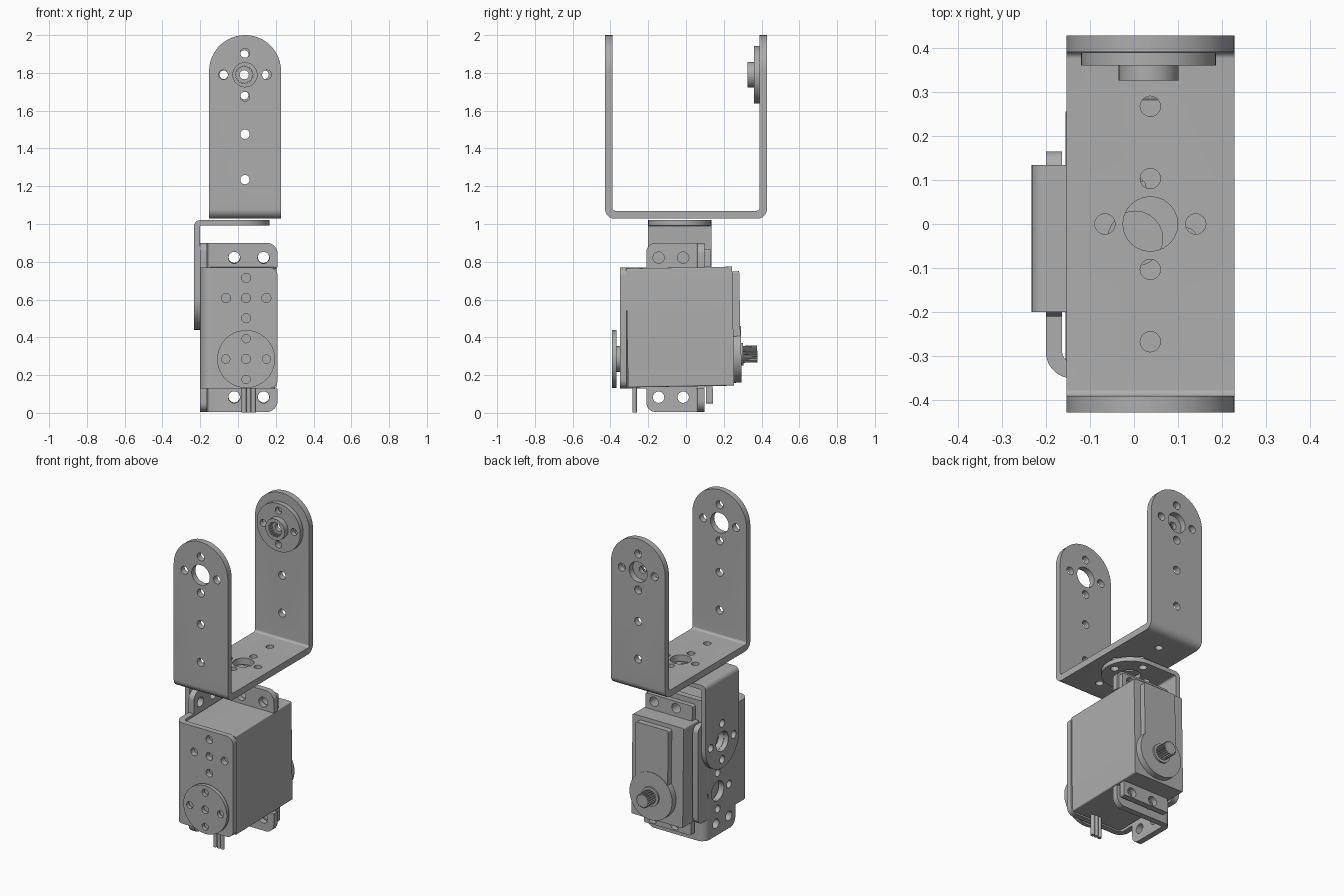
import bpy, bmesh
from math import sin, cos, tan, pi, radians
from mathutils import Vector, Matrix

if "Cube" in bpy.data.objects:
    bpy.data.objects.remove(bpy.data.objects["Cube"])

grey = bpy.data.materials.new("plain grey")
grey.use_nodes = True
GREY = (0.42, 0.42, 0.42, 1)
grey.diffuse_color = GREY
grey.node_tree.nodes["Principled BSDF"].inputs["Base Color"].default_value = GREY


def outline(corners):
    """Polygon from (u, v) or (u, v, fillet radius) corners."""
    pts = []
    for i, c in enumerate(corners):
        p = Vector(c[:2])
        if len(c) < 3:
            pts.append(p)
            continue
        a = (Vector(corners[i - 1][:2]) - p).normalized()
        b = (Vector(corners[(i + 1) % len(corners)][:2]) - p).normalized()
        half = a.angle(b) / 2
        centre = p + (a + b).normalized() * c[2] / sin(half)
        start, end = p + a * c[2] / tan(half) - centre, p + b * c[2] / tan(half) - centre
        sweep = end.angle_signed(start)
        for k in range(13):
            pts.append(centre + Matrix.Rotation(sweep * k / 12, 2) @ start)
    return pts


def rect(u0, u1, v0, v1, r=None):
    tail = (r,) if r else ()
    return outline([(u, v) + tail for u, v in ((u0, v0), (u1, v0), (u1, v1), (u0, v1))])


def circle(u, v, r, n=40):
    return [(u + r * cos(2 * pi * k / n), v + r * sin(2 * pi * k / n)) for k in range(n)]


def splines(u, v, r, depth, teeth=20):
    pts = []
    for k in range(teeth * 4):
        a, rad = pi * k / (teeth * 2), r if k % 4 < 2 else r - depth
        pts.append((u + rad * cos(a), v + rad * sin(a)))
    return pts


def solid(name, pts, axis, lo, hi):
    """Prism of a 2D outline along an axis."""
    place = {"x": lambda p, h: (h, p[0], p[1]),
             "y": lambda p, h: (p[0], h, p[1]),
             "z": lambda p, h: (p[0], p[1], h)}[axis]
    bm = bmesh.new()
    rings = [[bm.verts.new(place(p, h)) for p in pts] for h in (lo, hi)]
    for ring in rings:
        bm.faces.new(ring)
    for i in range(len(pts)):
        bm.faces.new((rings[0][i - 1], rings[0][i], rings[1][i], rings[1][i - 1]))
    bmesh.ops.recalc_face_normals(bm, faces=bm.faces)
    mesh = bpy.data.meshes.new(name)
    bm.to_mesh(mesh)
    bm.free()
    mesh.materials.append(grey)
    ob = bpy.data.objects.new(name, mesh)
    bpy.context.collection.objects.link(ob)
    return ob


def combine(ob, operation, *prism):
    tool = solid("cutter", *prism)
    mod = ob.modifiers.new("cut", "BOOLEAN")
    mod.operation, mod.solver, mod.object = operation, "EXACT", tool
    bpy.context.view_layer.update()
    mesh = bpy.data.meshes.new_from_object(ob.evaluated_get(bpy.context.evaluated_depsgraph_get()))
    ob.modifiers.clear()
    ob.data = mesh
    bpy.data.objects.remove(tool)


def drill(ob, axis, lo, hi, r, spots):
    for u, v in spots:
        combine(ob, "DIFFERENCE", circle(u, v, r, 24), axis, lo, hi)


def cross(u, v, d=0.115):
    return [(u + d, v), (u - d, v), (u, v + d), (u, v - d)]


CX = 0.037   # centre line of the upper bracket
AXLE = 1.79  # height of its pivot

# Upper U bracket
u_bracket = solid("u_bracket", outline([
    (-.428, 2), (-.428, 1.028, .05), (.428, 1.028, .05), (.428, 2),
    (.39, 2), (.39, 1.07, .015), (-.39, 1.07, .015), (-.39, 2)]), "x", -.153, .228)
combine(u_bracket, "INTERSECT", outline([
    (-.153, .9), (.228, .9), (.228, 2, .19), (-.153, 2, .19)]), "y", -1, 1)
drill(u_bracket, "y", -1, 1, .064, [(CX, AXLE)])
drill(u_bracket, "y", -1, 1, .025, cross(CX, AXLE) + [(CX, 1.475), (CX, 1.235)])
drill(u_bracket, "z", .9, 1.2, .062, [(CX, 0)])
drill(u_bracket, "z", .9, 1.2, .023, cross(CX, 0, .103) + [(CX, .267), (CX, -.267)])

# Middle L bracket
LY, LZ = -.033, .608
l_bracket = solid("l_bracket", outline([
    (-.232, .44), (-.202, .44), (-.202, .992, .01), (.168, .992), (.168, 1.02),
    (-.232, 1.02, .03)]), "y", -.2, .134)
combine(l_bracket, "INTERSECT", outline([
    (-.2, 1.1), (-.2, .44, .166), (.134, .44, .166), (.134, 1.1)]), "x", -1, 1)
combine(l_bracket, "INTERSECT", outline([
    (-.3, -.2), (.168, -.2, .166), (.168, .134, .166), (-.3, .134)]), "z", 0, 2)
for axis, lo, hi, u, v in (("x", -.3, -.15, LY, LZ), ("z", .9, 1.1, .003, LY)):
    drill(l_bracket, axis, lo, hi, .062, [(u, v)])
    drill(l_bracket, axis, lo, hi, .024, cross(u, v))

# Servo bracket: folded side plate with top and bottom tabs
servo_bracket = solid("servo_bracket", outline([
    (-.1, -.35), (-.2, -.35, .06), (-.2, .098, .05), (.21, .098), (.21, .06),
    (-.163, .06, .015), (-.163, -.314, .025), (-.1, -.314)]), "z", .005, .9)
combine(servo_bracket, "INTERSECT", outline([
    (-.4, .13), (-.21, .13), (-.21, .005, .05), (.2, .005), (.2, .9),
    (-.21, .9, .05), (-.21, .77), (-.4, .77)]), "x", -1, 1)
combine(servo_bracket, "INTERSECT", outline([
    (-.4, 0), (.21, .005, .06), (.21, .9, .06), (-.4, .905)]), "y", -1, 1)
combine(servo_bracket, "DIFFERENCE", rect(-.16, .4, .13, .77), "y", 0, .3)
for z in (.083, .822):
    drill(servo_bracket, "y", 0, .3, .031, [(-.02, z), (.135, z)])
    drill(servo_bracket, "x", -.3, -.1, .03, [(-.145, z), (-.015, z)])
for z in (.285, LZ):
    drill(servo_bracket, "x", -.3, -.1, .062, [(LY, z)])
    drill(servo_bracket, "x", -.3, -.1, .024, cross(LY, z))
solid("servo_bracket_lip", outline([
    (.07, .14), (.165, .14, .04), (.165, .76, .04), (.07, .76)]), "x", -.2, -.163)
front_plate = solid("servo_bracket_front", outline([
    (-.1, .13), (.21, .13, .045), (.21, .77, .045), (-.1, .77)]), "y", -.35, -.314)
drill(front_plate, "y", -.4, -.3, .024, cross(.043, .608, .107) + [(.043, .608)])


# Round horns with a hub
def horn(name, x, z, disc, hub):
    plate = solid(name + "_disc", circle(x, z, .153, 56), "y", *disc)
    drill(plate, "y", -1, 1, .022, cross(x, z, .108))
    drill(plate, "y", -1, 1, .024, [(x, z)])
    boss = solid(name + "_hub", circle(x, z, .068), "y", *hub)
    combine(boss, "DIFFERENCE", splines(x, z, .047, .006), "y", -1, 1)


horn("upper_horn", .033, AXLE, (.36, .389), (.325, .36))
horn("front_horn", .043, .285, (-.392, -.368), (-.368, -.345))

# Servo, tilted slightly inside its bracket
SX, SZ = .043, .305
servo = [solid("servo_body", rect(-.155, .205, .14, .77, .008), "y", -.312, .25),
         solid("servo_gear_cap", circle(SX, SZ, .15, 56), "y", .25, .29),
         solid("servo_gear_strip", rect(SX - .115, SX + .115, SZ, .745, .012), "y", .25, .287),
         solid("servo_shaft_collar", circle(SX, SZ, .06), "y", .28, .3),
         solid("servo_shaft", splines(SX, SZ, .045, .007), "y", .28, .375)]
for name, z0, z1, hole in (("upper", .765, .865, .822), ("lower", .047, .145, .083)):
    ear = solid(name + "_servo_ear", rect(-.135, .195, z0, z1, .01), "y", .1, .136)
    drill(ear, "y", 0, .3, .03, [(-.02, hole), (.135, hole)])
    servo.append(ear)
tilt = Matrix.Translation((0, 0, .45)) @ Matrix.Rotation(radians(1), 4, "X") @ Matrix.Translation((0, 0, -.45))
for part in servo:
    part.data.transform(tilt)

# Three lead wires
for i in range(3):
    solid("wire_%d" % (i + 1), circle(.032 + i * .025, -.272, .0125, 16), "z", .003, .15)

# Smooth curved sides, keep edges sharp
bpy.ops.object.select_all(action="DESELECT")
for ob in bpy.context.scene.objects:
    if ob.type == "MESH" and grey.name in ob.data.materials:
        ob.select_set(True)
        bpy.context.view_layer.objects.active = ob
bpy.ops.object.shade_smooth_by_angle(angle=radians(30))
